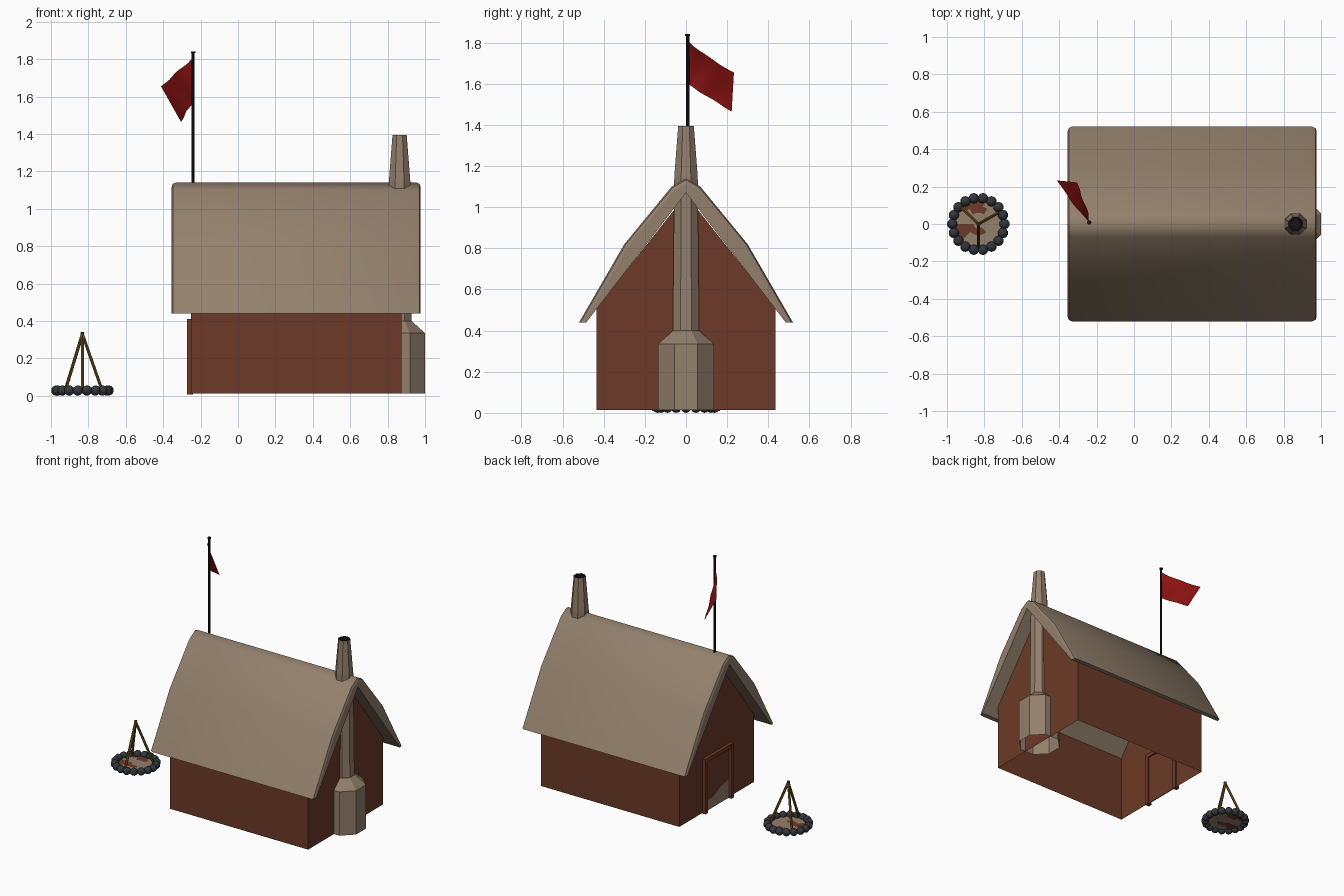
import bpy, bmesh, math
from mathutils import Vector

if "Cube" in bpy.data.objects:
    bpy.data.objects.remove(bpy.data.objects["Cube"])


def material(name, rgb):
    m = bpy.data.materials.new(name)
    m.diffuse_color = (*rgb, 1)
    m.use_nodes = True
    m.node_tree.nodes["Principled BSDF"].inputs["Base Color"].default_value = m.diffuse_color
    return m


TAN = material("tan_thatch", (0.29, 0.215, 0.15))
RED = material("red_brown_wood", (0.15, 0.042, 0.02))
BLACK = material("black_iron", (0.008, 0.008, 0.01))
STONE = material("dark_stone", (0.032, 0.038, 0.045))
FLAG = material("flag_red", (0.26, 0.006, 0.006))
POLE = material("golden_wood", (0.17, 0.085, 0.012))


def finish(bm, name, *mats, recalc=True):
    if recalc:
        bmesh.ops.recalc_face_normals(bm, faces=bm.faces)
    me = bpy.data.meshes.new(name)
    bm.to_mesh(me)
    bm.free()
    for m in mats:
        me.materials.append(m)
    ob = bpy.data.objects.new(name, me)
    bpy.context.collection.objects.link(ob)
    return ob


def box(name, lo, hi, mat):
    bm = bmesh.new()
    bmesh.ops.create_cube(bm, size=1)
    for v in bm.verts:
        v.co = [lo[i] + (v.co[i] + 0.5) * (hi[i] - lo[i]) for i in range(3)]
    return finish(bm, name, mat)


def rod(name, a, b, r, mat, sides=8):
    a, b = Vector(a), Vector(b)
    bm = bmesh.new()
    bmesh.ops.create_cone(bm, cap_ends=True, segments=sides, radius1=r, radius2=r, depth=(b - a).length)
    rot = (b - a).to_track_quat('Z', 'Y')
    for v in bm.verts:
        v.co = rot @ v.co + (a + b) / 2
    return finish(bm, name, mat)


def extrude_x(bm, profile, x0, x1, caps=True, closed=True):
    ends = [[bm.verts.new((x, y, z)) for y, z in profile] for x in (x0, x1)]
    n = len(profile)
    for i in range(n if closed else n - 1):
        j = (i + 1) % n
        bm.faces.new((ends[0][i], ends[0][j], ends[1][j], ends[1][i]))
    if caps:
        bm.faces.new(ends[0])
        bm.faces.new(ends[1][::-1])


# Walls: thin shell, open underneath and under the roof
bm = bmesh.new()
x0, x1, w, base, eave = -0.25, 0.875, 0.435, 0.013, 0.51
for x in (x0, x1):
    bm.faces.new([bm.verts.new((x, y, z)) for y, z in
                  ((-w, base), (w, base), (w, eave), (0, 1.06), (-w, eave))])
for y in (-w, w):
    bm.faces.new([bm.verts.new(p) for p in
                  ((x0, y, base), (x1, y, base), (x1, y, eave), (x0, y, eave))])
bmesh.ops.remove_doubles(bm, verts=bm.verts, dist=0.0001)
finish(bm, "walls", RED)

# Roof: mirrored profile run along x, chamfered on the outer end edges
outer = [(0, 1.14), (0.07, 1.10), (0.30, 0.82), (0.52, 0.44)]
inner = [(0.485, 0.44), (0.05, 1.005), (0, 1.07)]
half = outer + inner
profile = half + [(-y, z) for y, z in half[-2:0:-1]]
bm = bmesh.new()
extrude_x(bm, profile, -0.355, 0.977)
bmesh.ops.recalc_face_normals(bm, faces=bm.faces)
ends = [e for e in bm.edges if abs(e.verts[0].co.x - e.verts[1].co.x) < 1e-5
        and any(f.normal.z > 0.1 for f in e.link_faces)]
bmesh.ops.bevel(bm, geom=ends, offset=0.022, segments=2, profile=0.5, affect='EDGES')
for f in bm.faces:
    f.smooth = f.normal.z > 0.1 and abs(f.normal.x) < 0.9
finish(bm, "roof", TAN)

# Chimney: eight-sided stack with a broad hearth, open below, black mouth
bm = bmesh.new()
rings = [(0.136, 0.013), (0.136, 0.335), (0.064, 0.40), (0.057, 1.15),
         (0.038, 1.395), (0.028, 1.395), (0.026, 1.35)]
loops = []
for a, z in rings:
    r = a / math.cos(math.pi / 8)
    loops.append([bm.verts.new((0.864 + r * math.cos((k + 0.5) * math.pi / 4),
                                r * math.sin((k + 0.5) * math.pi / 4), z)) for k in range(8)])
for i, (lo, hi) in enumerate(zip(loops, loops[1:])):
    for k in range(8):
        f = bm.faces.new((lo[k], lo[(k + 1) % 8], hi[(k + 1) % 8], hi[k]))
        f.material_index = 1 if i >= 4 else 0
bm.faces.new(loops[-1]).material_index = 1
finish(bm, "chimney", TAN, BLACK, recalc=False)

# Door frame and door on the left gable
for side, y in (("back", 0.15), ("front", -0.15)):
    box("door_post_" + side, (-0.274, y - 0.015, 0.008), (-0.24, y + 0.015, 0.41), RED)
box("door_lintel", (-0.273, -0.135, 0.38), (-0.24, 0.135, 0.41), RED)
box("door", (-0.256, -0.135, 0.013), (-0.25, 0.135, 0.38), RED)
bm = bmesh.new()
bm.faces.new([bm.verts.new((-0.2575, y, z)) for y, z in
              ((0.13, 0.015), (-0.13, 0.015), (-0.13, 0.15), (-0.03, 0.13), (0.05, 0.09), (0.12, 0.09))][::-1])
finish(bm, "door_worn_patch", TAN, recalc=False)

# Flagpole
rod("flagpole", (-0.24, 0.008, 1.08), (-0.24, 0.008, 1.835), 0.008, BLACK)
rod("flagpole_cap", (-0.24, 0.008, 1.832), (-0.24, 0.008, 1.842), 0.012, BLACK)


# Flag: cloth spanned between two curved edges, with ripples
def bend(a, b, c, t):
    return Vector(a) * (1 - t) ** 2 + Vector(b) * 2 * t * (1 - t) + Vector(c) * t * t


bm = bmesh.new()
N, M = 14, 10
grid = []
for i in range(N + 1):
    t = i / N
    top = bend((-0.24, 0.01, 1.81), (-0.31, 0.08, 1.74), (-0.412, 0.233, 1.655), t)
    low = bend((-0.24, 0.01, 1.60), (-0.25, 0.09, 1.545), (-0.305, 0.222, 1.465), t)
    row = []
    for j in range(M + 1):
        s = j / M
        p = top.lerp(low, s)
        p += Vector((0.8, -0.5, 0)) * 0.012 * math.sin(9 * t + 5 * s) * t * (1 - t) * 3
        row.append(bm.verts.new(p))
    grid.append(row)
for i in range(N):
    for j in range(M):
        bm.faces.new((grid[i][j], grid[i + 1][j], grid[i + 1][j + 1], grid[i][j + 1])).smooth = True
finish(bm, "flag", FLAG)

# Fire pit: ring of round stones
cx = -0.832
bm = bmesh.new()
count = 18
for k in range(count):
    a = 2 * math.pi * k / count
    res = bmesh.ops.create_icosphere(bm, subdivisions=2, radius=0.028)
    for v in res["verts"]:
        v.co += Vector((cx + 0.14 * math.cos(a), 0.14 * math.sin(a), 0.028))
for f in bm.faces:
    f.smooth = True
finish(bm, "pit_stones", STONE)

# Pit bed: ash disc with reddish ember patches
bm = bmesh.new()
bed = [[bm.verts.new((cx + r * math.cos(k * math.pi / 12), r * math.sin(k * math.pi / 12), 0.022))
        for k in range(24)] for r in (0.025, 0.06, 0.095, 0.135)]
bm.faces.new(bed[0])
for lo, hi in zip(bed, bed[1:]):
    for k in range(24):
        j = (k + 1) % 24
        bm.faces.new((lo[k], hi[k], hi[j], lo[j]))
for f in bm.faces:
    c = f.calc_center_median() - Vector((cx, 0, 0))
    back = c.y > 0.065 and abs(c.x + 0.02) < 0.06
    side = c.x < -0.06 and -0.09 < c.y < -0.01
    middle = c.length < 0.06 and c.y < 0 and c.x < 0.03
    f.material_index = 1 if back or side or middle else 0
finish(bm, "pit_bed", TAN, RED, recalc=False)

# Cooking tripod
apex = Vector((cx, 0, 0.33))
for name, foot in (("left", (-0.925, 0.09, 0.025)), ("right", (-0.725, 0.06, 0.025)),
                   ("front", (-0.832, -0.125, 0.025))):
    foot = Vector(foot)
    rod("tripod_leg_" + name, foot, apex + (apex - foot) * 0.03, 0.009, POLE, 6)
